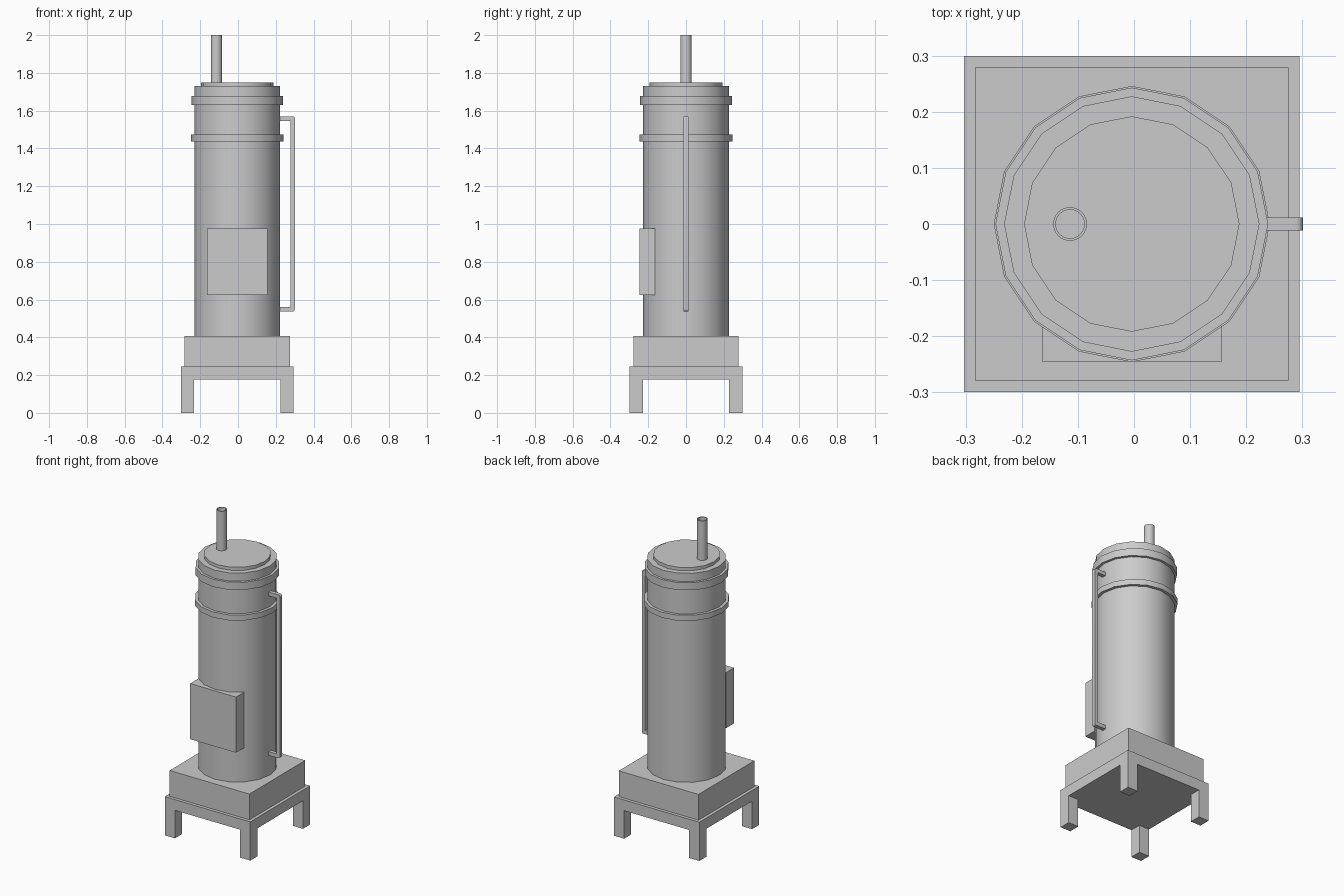
import bpy, bmesh
from math import cos, sin, tau, radians

if "Cube" in bpy.data.objects:
    bpy.data.objects.remove(bpy.data.objects["Cube"])

CX = -0.004  # axis of the tank and base


def finish(name, bm, smooth=False):
    bmesh.ops.recalc_face_normals(bm, faces=bm.faces)
    mesh = bpy.data.meshes.new(name)
    bm.to_mesh(mesh)
    bm.free()
    ob = bpy.data.objects.new(name, mesh)
    bpy.context.collection.objects.link(ob)
    if smooth:
        bpy.ops.object.select_all(action='DESELECT')
        ob.select_set(True)
        bpy.context.view_layer.objects.active = ob
        bpy.ops.object.shade_smooth_by_angle(angle=radians(30))
    return ob


def box(name, lo, hi):
    bm = bmesh.new()
    bmesh.ops.create_cube(bm, size=1)
    for v in bm.verts:
        v.co = [(a + b) / 2 + c * (b - a) for a, b, c in zip(lo, hi, v.co)]
    return finish(name, bm)


def lathe(name, profile, sides, x, cap_bottom=True, cap_top=True):
    """Turn a (radius, height) profile round a vertical axis at x."""
    bm = bmesh.new()
    rings = [[bm.verts.new((x + r * cos(tau * i / sides), r * sin(tau * i / sides), z))
              for i in range(sides)] for r, z in profile]
    for a, b in zip(rings, rings[1:]):
        for i in range(sides):
            j = (i + 1) % sides
            bm.faces.new((a[i], a[j], b[j], b[i]))
    if cap_bottom:
        bm.faces.new(rings[0])
    if cap_top:
        bm.faces.new(rings[-1])
    return finish(name, bm, True)


# Stand: slab on a 3x3 grid with the corner cells extruded down into legs
bm = bmesh.new()
W, I, TOP, SKIRT = 0.299, 0.228, 0.245, 0.177
cuts = (-W, -I, I, W)
grid = [[bm.verts.new((CX + x, y, SKIRT)) for y in cuts] for x in cuts]
cells = {(i, j): bm.faces.new((grid[i][j], grid[i + 1][j], grid[i + 1][j + 1], grid[i][j + 1]))
         for i in range(3) for j in range(3)}
skin = bmesh.ops.extrude_face_region(bm, geom=list(cells.values()), use_keep_orig=True)
for v in skin['geom']:
    if isinstance(v, bmesh.types.BMVert):
        v.co.z = TOP
corners = [cells[i, j] for i in (0, 2) for j in (0, 2)]
legs = bmesh.ops.extrude_face_region(bm, geom=corners)
for v in legs['geom']:
    if isinstance(v, bmesh.types.BMVert):
        v.co.z = 0
bmesh.ops.delete(bm, geom=[f for f in corners if f.is_valid], context='FACES_ONLY')
finish("stand", bm)

# Plinth and front control box
box("plinth", (CX - 0.279, -0.279, TOP), (CX + 0.279, 0.279, 0.408))
box("control_box", (-0.164, -0.245, 0.625), (0.157, -0.165, 0.977))

# Tank with two raised bands and a stepped lid
R = 0.2275
lathe("tank", [(R, 0.408), (R, 1.438), (0.246, 1.438), (0.246, 1.473), (R, 1.473),
               (R, 1.63), (0.243, 1.63), (0.243, 1.678), (R, 1.678), (R, 1.73),
               (0.192, 1.73), (0.192, 1.75)], 16, CX)

# Hollow flue pipe
lathe("flue", [(0.03, 1.75), (0.03, 2.0), (0.0255, 2.0), (0.0255, 1.752)], 32, -0.114,
      cap_bottom=False)

# Side pipe: square section bracket with rounded outer corners
X0, X1, Z0, Z1, T, B = 0.2, 0.301, 0.537, 1.57, 0.024, 0.012
arc = [(B * sin(tau * k / 16), B * cos(tau * k / 16)) for k in range(5)]
outer = ([(X0, Z1)] + [(X1 - B + s, Z1 - B + c) for s, c in arc]
         + [(X1 - B + s, Z0 + B - c) for s, c in reversed(arc)] + [(X0, Z0)])
inner = [(X0, Z0 + T), (X1 - T, Z0 + T), (X1 - T, Z1 - T), (X0, Z1 - T)]
bm = bmesh.new()
face = bm.faces.new([bm.verts.new((x, -T / 2, z)) for x, z in outer + inner])
ext = bmesh.ops.extrude_face_region(bm, geom=[face], use_keep_orig=True)
for v in ext['geom']:
    if isinstance(v, bmesh.types.BMVert):
        v.co.y = T / 2
finish("side_pipe", bm, True)
